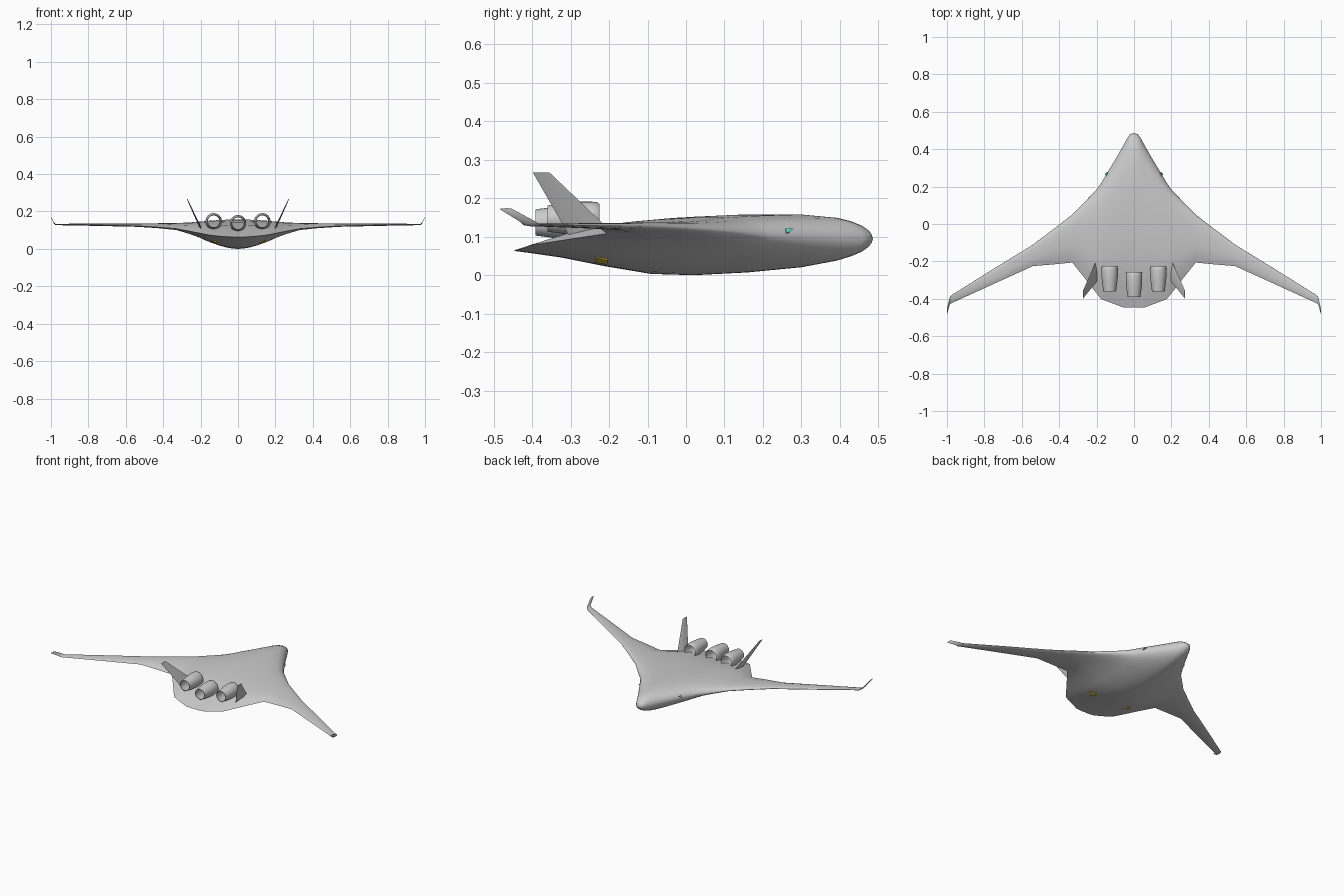
import bpy, bmesh, math
from mathutils import Vector

if "Cube" in bpy.data.objects:
    bpy.data.objects.remove(bpy.data.objects["Cube"])


def finish(name, bm, color=None, mirror=False, angle=30):
    bmesh.ops.recalc_face_normals(bm, faces=bm.faces)
    me = bpy.data.meshes.new(name)
    bm.to_mesh(me)
    bm.free()
    ob = bpy.data.objects.new(name, me)
    bpy.context.collection.objects.link(ob)
    if color:
        m = bpy.data.materials.new(name + "_paint")
        m.diffuse_color = color
        m.use_nodes = True
        m.node_tree.nodes["Principled BSDF"].inputs["Base Color"].default_value = m.diffuse_color
        me.materials.append(m)
    if mirror:
        mod = ob.modifiers.new("mirror", 'MIRROR')
        mod.merge_threshold = 0.0005
    bpy.ops.object.select_all(action='DESELECT')
    bpy.context.view_layer.objects.active = ob
    ob.select_set(True)
    bpy.ops.object.shade_smooth_by_angle(angle=math.radians(angle))
    return ob


def loft(bm, rings, closed=True, caps=(False, True)):
    vs = [[bm.verts.new(p) for p in r] for r in rings]
    n = len(vs[0])
    for a, b in zip(vs, vs[1:]):
        for i in range(n if closed else n - 1):
            j = (i + 1) % n
            bm.faces.new((a[i], a[j], b[j], b[i]))
    if caps[0]:
        bm.faces.new(vs[0])
    if caps[1]:
        bm.faces.new(vs[-1])


# Blended body and wing: airfoil stations along the span
# profile: chord fraction, upper height, lower depth
PROFILE = [(0.004, .15, .14), (.012, .29, .26), (.03, .46, .41), (.06, .63, .55), (.1, .77, .68),
           (.2, .93, .86), (.35, 1, .97), (.5, .98, 1), (.62, .91, .91), (.75, .77, .6),
           (.87, .44, .27), (.95, .18, .1)]
# x, nose y, tail y, nose z, tail z, top z, bottom z
STATIONS = [(0, .486, -.445, .095, .063, .158, 0),
            (.02, .481, -.446, .095, .063, .158, .001),
            (.035, .46, -.446, .096, .064, .157, .003),
            (.06, .415, -.445, .097, .065, .156, .007),
            (.1, .345, -.43, .10, .068, .154, .018),
            (.145, .27, -.413, .103, .073, .151, .034),
            (.175, .22, -.402, .105, .078, .148, .046),
            (.205, .178, -.365, .108, .084, .145, .060),
            (.26, .122, -.294, .113, .095, .141, .080),
            (.33, .05, -.206, .118, .108, .138, .101),
            (.43, -.027, -.216, .123, .116, .137, .111),
            (.54, -.11, -.225, .127, .123, .136, .118),
            (.76, -.245, -.325, .129, .127, .135, .123),
            (.975, -.38, -.423, .131, .130, .134, .127),
            (.985, -.392, -.43, .139, .138, .142, .135),
            (1.0, -.452, -.485, .172, .172, .174, .170)]


def section(x, yn, yt, zn, zt, top, bot):
    up, lo = [], []
    hu = top - (zn * .65 + zt * .35)
    hl = (zn + zt) / 2 - bot
    for u, a, b in PROFILE:
        y, z = yn + (yt - yn) * u, zn + (zt - zn) * u
        up.append((x, y, z + a * hu))
        lo.append((x, y, z - b * hl))
    return [(x, yn, zn)] + up + [(x, yt, zt)] + lo[::-1]


bm = bmesh.new()
loft(bm, [section(*s) for s in STATIONS])
finish("blended_wing_body", bm, mirror=True, angle=40)

# Canted tail fins
bm = bmesh.new()


def fin_ring(x, z, y0, y1, t):
    m = y0 + (y1 - y0) * .35
    return [(x, y0, z), (x + t, m, z), (x, y1, z), (x - t, m, z)]


loft(bm, [fin_ring(.197, .105, -.185, -.305, .006), fin_ring(.272, .267, -.355, -.398, .002)],
     caps=(True, True))
finish("tail_fin", bm, mirror=True, angle=20)

# Engine nacelles: open tapered ducts
# along y from the front lip, radius
DUCT = [(0, .038), (-.004, .042), (-.02, .044), (-.05, .044), (-.09, .040), (-.135, .034),
        (-.135, .031), (-.09, .035), (-.05, .037), (-.01, .036)]
for name, x, y, z in (("left_engine", -.13, -.225, .147), ("centre_engine", 0, -.256, .137),
                      ("right_engine", .13, -.225, .147)):
    bm = bmesh.new()
    rings = []
    for k in range(32):
        a = math.tau * k / 32
        rings.append([(x + r * math.cos(a), y + d, z + r * math.sin(a)) for d, r in DUCT])
    loft(bm, rings + rings[:1], caps=(False, False))
    bmesh.ops.remove_doubles(bm, verts=bm.verts, dist=1e-5)
    finish(name, bm, angle=40)

# Cockpit side windows on the leading edge
bm = bmesh.new()
outline = [(.137, .275, .118), (.141, .256, .119), (.148, .258, .107), (.148, .267, .110)]
out = Vector((.006, .003, .003))
loft(bm, [outline, [Vector(p) + out for p in outline]], caps=(True, True))
finish("side_window", bm, (.1, .6, .5, 1), mirror=True)

# Yellow landing lights under the tail
bm = bmesh.new()
bmesh.ops.create_cube(bm, size=1)
for v in bm.verts:
    v.co = Vector((.13 + v.co.x * .03, -.22 + v.co.y * .032,
                   .04 + v.co.z * .008 - v.co.y * .006 + v.co.x * .012))
finish("belly_light", bm, (.8, .6, .05, 1), mirror=True)
